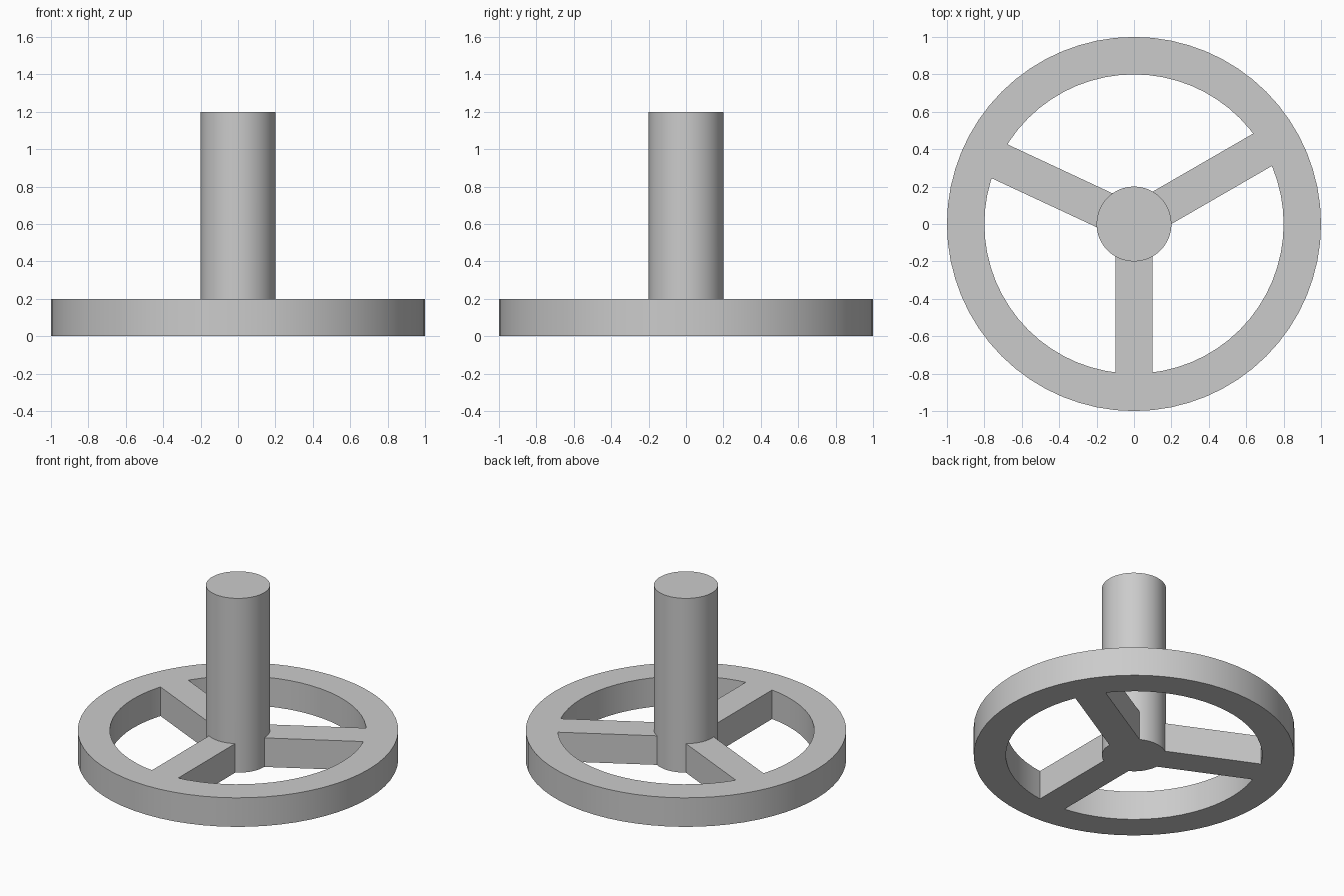
import bpy, bmesh
from math import radians
from mathutils import Matrix, Vector

cube = bpy.data.objects.get("Cube")
if cube:
    bpy.data.objects.remove(cube, do_unlink=True)

SEGMENTS = 64
RIM_OUTER, RIM_INNER, SHAFT_RADIUS = 1.0, 0.8, 0.2
WHEEL_HEIGHT, SHAFT_HEIGHT = 0.2, 1.2
SPOKE_WIDTH, SPOKE_REACH = 0.2, 0.9
SPOKE_ANGLES = (30, 155, 270)

grey = bpy.data.materials.new("plain grey")
grey.use_nodes = True
grey.diffuse_color = (0.6, 0.6, 0.6, 1)
grey.node_tree.nodes["Principled BSDF"].inputs["Base Color"].default_value = grey.diffuse_color


def make_object(name, bm):
    bmesh.ops.recalc_face_normals(bm, faces=bm.faces)
    mesh = bpy.data.meshes.new(name)
    bm.to_mesh(mesh)
    bm.free()
    mesh.materials.append(grey)
    obj = bpy.data.objects.new(name, mesh)
    bpy.context.collection.objects.link(obj)
    return obj


def lathe(name, profile):
    """Spin a closed (radius, height) profile around z."""
    bm = bmesh.new()
    verts = [bm.verts.new((r, 0, z)) for r, z in profile]
    edges = [bm.edges.new((v, verts[i - 1])) for i, v in enumerate(verts)]
    bmesh.ops.spin(bm, geom=verts + edges, cent=(0, 0, 0), axis=(0, 0, 1),
                   angle=radians(360), steps=SEGMENTS, use_merge=True)
    bmesh.ops.remove_doubles(bm, verts=bm.verts, dist=1e-4)
    return make_object(name, bm)


def cylinder(name, radius, height):
    bm = bmesh.new()
    bmesh.ops.create_cone(bm, cap_ends=True, segments=SEGMENTS, radius1=radius,
                          radius2=radius, depth=height,
                          matrix=Matrix.Translation((0, 0, height / 2)))
    return make_object(name, bm)


def spoke(name, angle):
    bm = bmesh.new()
    size = Vector((SPOKE_REACH, SPOKE_WIDTH, WHEEL_HEIGHT))
    place = (Matrix.Rotation(radians(angle), 4, "Z")
             @ Matrix.Translation((size.x / 2, 0, size.z / 2))
             @ Matrix.Diagonal(size.to_4d()))
    bmesh.ops.create_cube(bm, size=1, matrix=place)
    return make_object(name, bm)


# Rim, central shaft and spokes
wheel = lathe("wheel_with_shaft", [(RIM_INNER, 0), (RIM_OUTER, 0),
                                   (RIM_OUTER, WHEEL_HEIGHT), (RIM_INNER, WHEEL_HEIGHT)])
parts = [spoke(f"spoke_{i + 1}", a) for i, a in enumerate(SPOKE_ANGLES)]
parts.append(cylinder("shaft", SHAFT_RADIUS, SHAFT_HEIGHT))

# Fuse everything into one solid with flush top and bottom faces
bpy.context.view_layer.objects.active = wheel
for part in parts:
    union = wheel.modifiers.new(part.name, "BOOLEAN")
    union.operation = "UNION"
    union.solver = "EXACT"
    union.object = part
    bpy.ops.object.modifier_apply(modifier=union.name)
    bpy.data.objects.remove(part, do_unlink=True)

# Smooth round walls, sharp rims
bpy.ops.object.select_all(action="DESELECT")
wheel.select_set(True)
bpy.ops.object.shade_smooth_by_angle(angle=radians(30))
